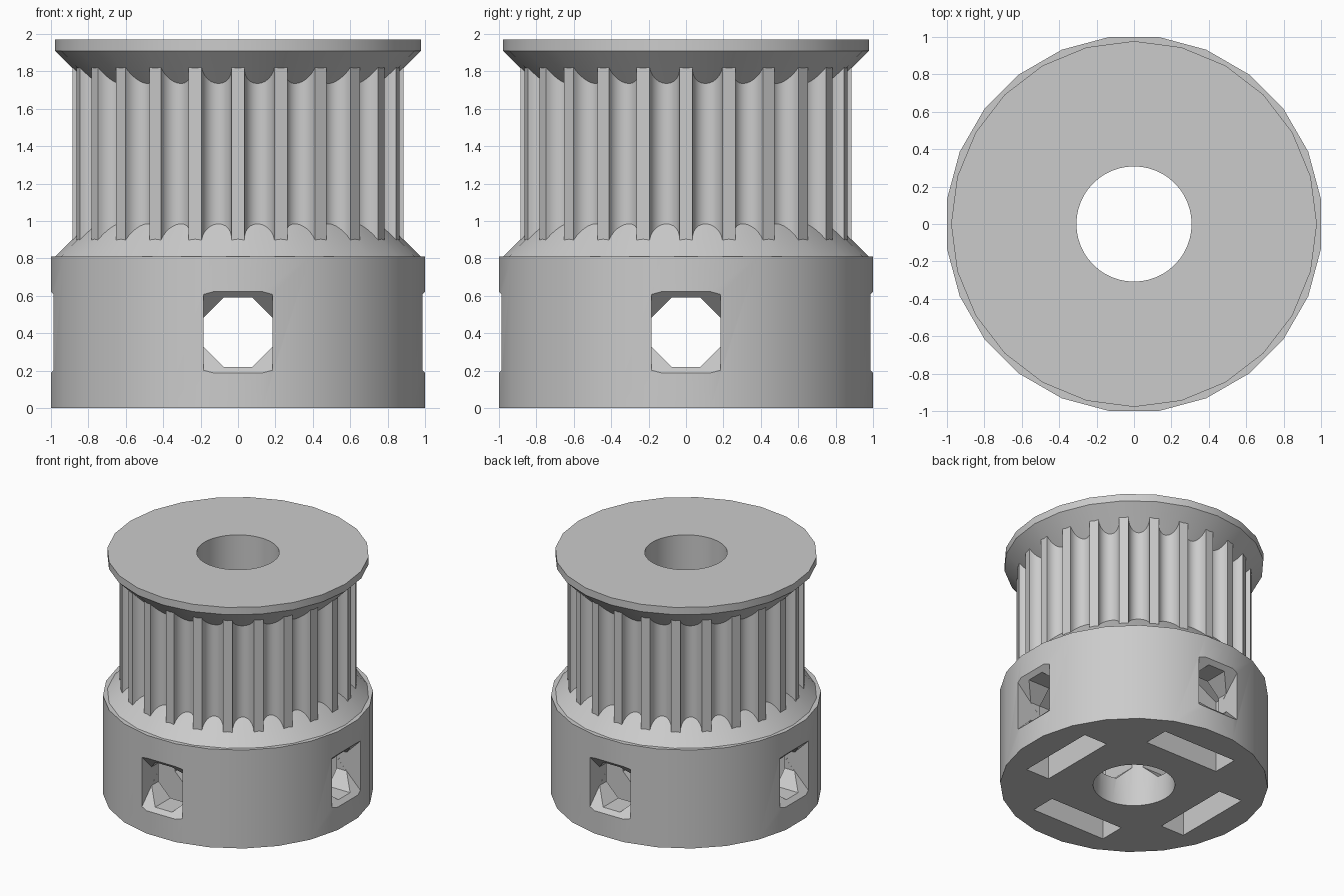
import bpy, bmesh
from math import sin, cos, pi, radians
from mathutils import Matrix

if "Cube" in bpy.data.objects:
    bpy.data.objects.remove(bpy.data.objects["Cube"], do_unlink=True)

COUNT = 24                      # teeth, and sides of the round parts
STEP = 2 * pi / COUNT
SCREW_Z = 0.405                 # height of the set screw axes
UPRIGHT = Matrix.Rotation(radians(90), 4, 'X')

grey = bpy.data.materials.new("plain_grey")
grey.use_nodes = True
grey.diffuse_color = (0.6, 0.6, 0.6, 1)
grey.node_tree.nodes["Principled BSDF"].inputs["Base Color"].default_value = (0.6, 0.6, 0.6, 1)


def ring(r, sides, phase=0.0):
    return [(r * cos(phase + 2 * pi * i / sides), r * sin(phase + 2 * pi * i / sides))
            for i in range(sides)]


def loft(name, sections, place=Matrix()):
    """Closed solid through stacked outlines given as (outline, height)."""
    bm = bmesh.new()
    loops = [[bm.verts.new((x, y, h)) for x, y in pts] for pts, h in sections]
    bm.faces.new(loops[0][::-1])
    bm.faces.new(loops[-1])
    n = len(loops[0])
    for a, b in zip(loops, loops[1:]):
        for i in range(n):
            j = (i + 1) % n
            bm.faces.new((a[i], a[j], b[j], b[i]))
    bm.transform(place)
    bmesh.ops.recalc_face_normals(bm, faces=bm.faces)
    mesh = bpy.data.meshes.new(name)
    bm.to_mesh(mesh)
    bm.free()
    mesh.materials.append(grey)
    obj = bpy.data.objects.new(name, mesh)
    bpy.context.collection.objects.link(obj)
    return obj


def activate(obj):
    bpy.ops.object.select_all(action='DESELECT')
    obj.select_set(True)
    bpy.context.view_layer.objects.active = obj


def cut(obj, cutter):
    mod = obj.modifiers.new("cut", 'BOOLEAN')
    mod.operation = 'DIFFERENCE'
    mod.solver = 'EXACT'
    mod.object = cutter
    activate(obj)
    bpy.ops.object.modifier_apply(modifier=mod.name)


# Hub, toothed drum and the two coned flanges
hub = loft("hub", [(ring(1 / cos(STEP / 2), COUNT, STEP / 2), h) for h in (0, 0.81)])

outline = []
for k in range(COUNT):
    mid = (k + 0.5) * STEP      # centre of a round groove
    for i in range(13):
        a = pi * i / 12
        r, t = 0.882 - 0.086 * sin(a), -0.08 * cos(a)
        outline.append((r * cos(mid) - t * sin(mid), r * sin(mid) + t * cos(mid)))
drum = loft("toothed_drum", [(outline, 0.81), (outline, 1.93)])

lower = loft("lower_flange", [(ring(0.978, COUNT), 0.81), (ring(0.75, COUNT), 1.038)])
upper = loft("upper_flange", [(ring(0.75, COUNT), 1.682), (ring(0.978, COUNT), 1.91),
                              (ring(0.978, COUNT), 1.97)])

# Shaft bore through every part
bore = loft("bore_cutter", [(ring(0.308, 48), h) for h in (-0.2, 2.2)])
cutters = [bore]
for part in (hub, drum, lower, upper):
    cut(part, bore)

# Screw holes, flared pockets and nut slots on the four sides of the hub
octagon = [(x, y + SCREW_Z) for x, y in ring(0.185 / cos(pi / 8), 8, pi / 8)]
flare = [(0.783, SCREW_Z), (1.083, SCREW_Z - 0.3), (1.083, SCREW_Z + 0.3)]
slot = [(-0.34, -0.1), (0.34, -0.1), (0.34, 0.6), (0, 0.79), (-0.34, 0.6)]
for k in range(4):
    place = Matrix.Rotation(k * pi / 2, 4, 'Z') @ UPRIGHT
    for name, pts, lo, hi in (("screw_cutter", octagon, 0.1, 1.2),
                              ("flare_cutter", flare, -0.1855, 0.1855),
                              ("slot_cutter", slot, 0.555, 0.77)):
        tool = loft(name, [(pts, lo), (pts, hi)], place)
        cut(hub, tool)
        cutters.append(tool)

for tool in cutters:
    bpy.data.objects.remove(tool, do_unlink=True)

for part in (hub, drum, lower, upper):
    activate(part)
    bpy.ops.object.shade_smooth_by_angle(angle=radians(30))
